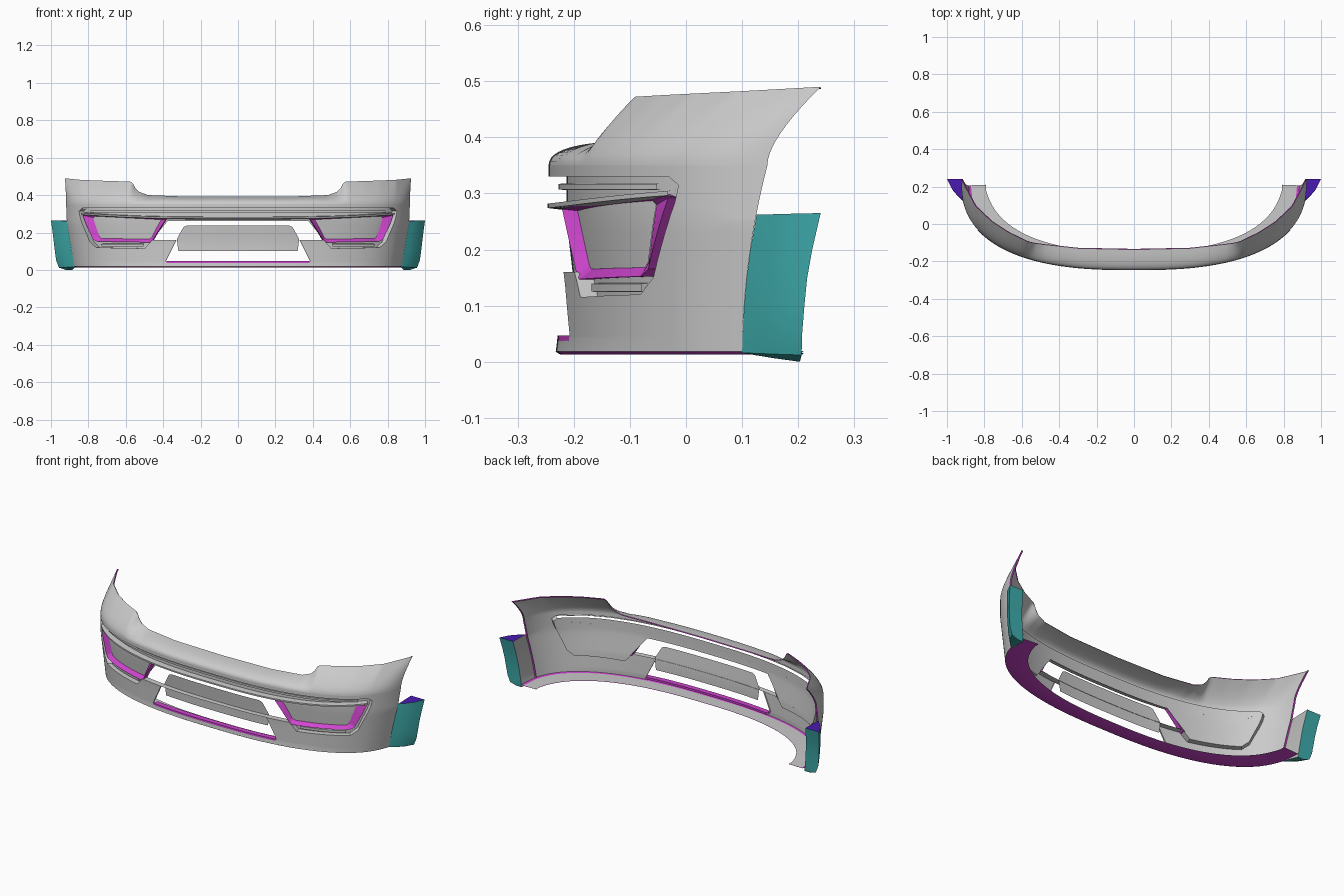
import bpy, bmesh
from math import sin, pi
from mathutils import Vector

if "Cube" in bpy.data.objects:
    bpy.data.objects.remove(bpy.data.objects["Cube"])


def material(name, rgb):
    m = bpy.data.materials.new(name)
    m.diffuse_color = (*rgb, 1)
    m.use_nodes = True
    m.node_tree.nodes["Principled BSDF"].inputs["Base Color"].default_value = m.diffuse_color
    return m


MAGENTA = material("magenta", (0.62, 0.06, 0.62))
TEAL = material("teal", (0.05, 0.42, 0.42))
INDIGO = material("indigo", (0.07, 0.01, 0.45))
GREY = material("grey", (0.5, 0.5, 0.5))
W, ZC = 0.925, 0.35


def lerp(table, t):
    for a, b in zip(table, table[1:]):
        if t <= b[0]:
            k = (t - a[0]) / (b[0] - a[0])
            return [p + (q - p) * k for p, q in zip(a[1:], b[1:])]
    return list(table[-1][1:])


# Plan curve of the bumper, with inward depth d; the lower front sits slightly further back
def plan(s):
    return 0.24 - 0.485 * max(0, 1 - (abs(s) / W) ** 2.6) ** 0.4


def P(s, z, d=0):
    w = 0.96 + 0.04 * min(z / 0.25, 1)
    e = 0.001
    t = Vector((2 * e, plan(s + e) - plan(s - e))).normalized()
    back = lerp([(0, 0.01), (0.04, 0.016), (0.15, 0.014), (0.27, 0), (1, 0)], z)[0]
    back *= max(0, 1 - (abs(s) / 0.85) ** 4)
    return Vector((s * w - t.y * d, plan(s) + t.x * d + back, z))


def arch_s(z):
    y = 0.1 + 0.045 * (z / ZC) ** 2
    return W * (1 - ((0.24 - y) / 0.485) ** 2.5) ** (1 / 2.6)


def finish(name, bm, mats=(), orient=True):
    if orient:
        bmesh.ops.recalc_face_normals(bm, faces=bm.faces)
    me = bpy.data.meshes.new(name)
    bm.to_mesh(me)
    bm.free()
    for m in mats:
        me.materials.append(m)
    me.shade_smooth()
    me.set_sharp_from_angle(angle=0.6)
    ob = bpy.data.objects.new(name, me)
    bpy.context.collection.objects.link(ob)
    return ob


def loft(name, rows, mats=(), closed=False):
    bm = bmesh.new()
    vs = [[bm.verts.new(p) for p in r] for r in rows]
    n = len(rows[0])
    for a, b in zip(vs, vs[1:]):
        for i in range(n if closed else n - 1):
            j = (i + 1) % n
            bm.faces.new((a[i], a[j], b[j], b[i]))
    return finish(name, bm, mats)


def inside(p, poly):
    hit = False
    for (x1, y1), (x2, y2) in zip(poly, poly[1:] + poly[:1]):
        if (y1 > p.y) != (y2 > p.y) and p.x < (x2 - x1) * (p.y - y1) / (y2 - y1) + x1:
            hit = not hit
    return hit


def both(half):
    return half + [(-x, z) for x, z in reversed(half)]


N = 80
FS = [sin(i / N * pi / 2) for i in range(-N, N + 1)]


# Trimmed sheet: grid in (s, z), cut along polygon outlines, then wrapped on the plan curve
def sheet(name, keep=None, cut=None, depth=0, mats=()):
    bm = bmesh.new()
    zs = [0.018 + (ZC - 0.018) * i / 14 for i in range(15)]
    g = [[bm.verts.new((f * arch_s(z), z, 0)) for f in FS] for z in zs]
    for a, b in zip(g, g[1:]):
        for i in range(len(FS) - 1):
            bm.faces.new((a[i], a[i + 1], b[i + 1], b[i]))
    for poly in filter(None, (keep, cut)):
        for (x1, y1), (x2, y2) in zip(poly, poly[1:] + poly[:1]):
            if abs(x1 - x2) + abs(y1 - y2) > 1e-6:
                bmesh.ops.bisect_plane(bm, geom=bm.verts[:] + bm.edges[:] + bm.faces[:], dist=1e-6,
                                       plane_co=(x1, y1, 0), plane_no=(y2 - y1, x1 - x2, 0))
    dead = []
    for f in bm.faces:
        c = f.calc_center_median()
        if (keep and not inside(c, keep)) or (cut and inside(c, cut)):
            dead.append(f)
    bmesh.ops.delete(bm, geom=dead, context='FACES')
    for v in bm.verts:
        v.co = P(v.co.x, v.co.y, depth)
    return finish(name, bm, mats, orient=False)


# Polygon outline subdivided and wrapped at a given depth
def ring(poly, d, n=14):
    return [P(a[0] + (b[0] - a[0]) * i / n, a[1] + (b[1] - a[1]) * i / n, d)
            for a, b in zip(poly, poly[1:] + poly[:1]) for i in range(n)]


# Bar with a (depth, height) section that follows the bumper
def bar(name, s0, s1, section, zf, mats=(), n=60):
    rows = []
    for i in range(n + 1):
        s = s0 + (s1 - s0) * i / n
        rows.append([P(s, zf(s) + h, d) for d, h in section])
    return loft(name, rows, mats, True)


HOLE = both([(0.835, 0.33), (0.85, 0.315), (0.845, 0.285), (0.805, 0.15), (0.775, 0.12),
             (0.51, 0.115), (0.465, 0.16), (0.335, 0.16), (0.4, 0.045)])
OPEN = both([(0.38, 0.262), (0.48, 0.15), (0.34, 0.15), (0.42, 0.03)])

# Main shell, recess floor and recess walls
sheet("bumper_shell", cut=HOLE)
sheet("recess_floor", keep=HOLE, cut=OPEN, depth=0.032)
UPPER = both(HOLE[:7])
loft("recess_wall", [ring(UPPER, 0)[:-14], ring(UPPER, 0.006)[:-14], ring(UPPER, 0.032)[:-14]])
loft("opening_edge", [ring(HOLE, 0), ring(HOLE, 0.008)], closed=True)

# Upper shell rolling back to the hood edge
EDGE = [(0, 0, -0.137, 0.392), (0.3, 0.3, -0.13, 0.393), (0.48, 0.48, -0.11, 0.4),
        (0.54, 0.53, -0.103, 0.418), (0.57, 0.555, -0.098, 0.445), (0.59, 0.567, -0.095, 0.472),
        (0.68, 0.67, -0.045, 0.475), (0.76, 0.76, 0.013, 0.478), (0.84, 0.847, 0.095, 0.482),
        (arch_s(ZC), W, 0.24, 0.49)]
ROLL = [(0, 0.85), (0.4, 0.75), (0.5, 0.5), (0.56, 0.3), (0.75, 0.3), (0.95, 0.33)]
columns = []
for f in FS:
    s = f * arch_s(ZC)
    x, y, z = lerp(EDGE, abs(s))
    p0, p2 = P(s, ZC), Vector((x if s > 0 else -x, y, z))
    p1 = p0.copy()
    p1.z = ZC + lerp(ROLL, abs(s))[0] * (z - ZC)
    columns.append([p0 * (1 - t) ** 2 + p1 * 2 * t * (1 - t) + p2 * t * t
                    for t in (i / 10 for i in range(11))])
loft("bumper_upper", columns)

# Thin lips on the hood edge and wheel arches
top = [c[-1] for c in columns]
loft("hood_edge_lip", [top, [p + Vector((-0.006 * p.x, 0.004 * (1 - abs(p.x)), -0.004)) for p in top]],
     [MAGENTA])
for sx, col in ((-1, columns[0]), (1, columns[-1])):
    arch = [P(sx * arch_s(z), z) for z in (0.018, 0.1, 0.18, 0.26, 0.3)] + col
    loft("wheel_arch_lip", [arch, [p + Vector((-sx * 0.01, 0, 0)) for p in arch]], [MAGENTA])

# Bottom return flange: magenta underside, grey top, running back inside the flares
low = [P(f * arch_s(0.018), 0.018) for f in FS]
tail = [Vector((0.885, 0.205, 0.018))]
low = [Vector((-p.x, p.y, p.z)) for p in tail] + low + tail
mid = [Vector((p.x * 0.985, min(p.y + 0.008, 0.207), 0.013)) for p in low]
inn = [Vector((p.x * 0.905, min(p.y + 0.085, 0.21), 0.016)) for p in low]
inn[0].x, inn[-1].x = -0.79, 0.79
loft("bottom_flange", [low, mid, inn], [MAGENTA])
loft("flange_top", [[p + Vector((0, 0, 0.003)) for p in r] for r in (mid, inn)])
bar("lower_lip", -0.395, 0.395, [(0, 0), (0.03, 0), (0.03, -0.012), (0, -0.012)],
    lambda s: 0.047, [MAGENTA])

# Centre plate
sheet("centre_plate", keep=both([(0.275, 0.237), (0.295, 0.23), (0.335, 0.165), (0.33, 0.1)]), depth=0.03)

# Full-width blade and thin trim above it
rise = lambda s: 0.278 + 0.022 * (abs(s) / 0.83) ** 3
bar("blade", -0.835, 0.835, [(0.032, 0.006), (-0.002, 0.004), (-0.002, -0.004), (0.032, -0.008)], rise)
bar("upper_trim", -0.8, 0.8, [(0.032, 0.006), (0.018, 0.005), (0.018, -0.005), (0.032, -0.006)],
    lambda s: 0.312)

# Lamp bezels, panels and lower inserts
for sx in (-1, 1):
    def side(pts):
        return [(sx * x, z) for x, z in pts]
    outer = side([(0.832, 0.292), (0.815, 0.298), (0.385, 0.272), (0.468, 0.152), (0.485, 0.147),
                  (0.77, 0.152), (0.79, 0.165)])
    inner = side([(0.79, 0.28), (0.78, 0.287), (0.415, 0.269), (0.473, 0.173), (0.487, 0.165),
                  (0.755, 0.168), (0.765, 0.178)])
    loft("lamp_bezel", [ring(outer, 0.032), ring(outer, 0.004), ring(inner, 0.028)], [MAGENTA], True)
    sheet("lamp_panel", keep=inner, depth=0.027)
    bar("lower_insert", sx * 0.52, sx * 0.755,
        [(0.032, 0.009), (0.018, 0.008), (0.018, -0.006), (0.032, -0.007)], lambda s: 0.131, n=20)

# Wheel-arch flares: wedge sections stacked upward
FLARE = [(0.0, 0.92, 0.203), (0.012, 0.957, 0.206), (0.05, 0.972, 0.207), (0.1, 0.979, 0.211),
         (0.15, 0.985, 0.216), (0.2, 0.991, 0.225), (0.265, 1.0, 0.24)]
for sx in (-1, 1):
    bm = bmesh.new()
    rows = []
    for i, (z, x, y) in enumerate(FLARE):
        a = P(arch_s(z), max(z, 0.016))
        a.z = min(a.z, 0.262)
        if i == 0:
            a.x -= 0.006
        b = Vector((x, y, z))
        m = a.lerp(b, 0.6) + Vector((0.008, -0.006, 0))
        q = a.lerp(b, 0.25) + Vector((0.005, -0.004, 0))
        c = Vector((0.885 + 0.03 * z / 0.265, y, z))
        rows.append([bm.verts.new((sx * p.x, p.y, p.z)) for p in (a, q, m, b, c)])
    for r0, r1 in zip(rows, rows[1:]):
        for i in range(5):
            j = (i + 1) % 5
            bm.faces.new((r0[i], r0[j], r1[j], r1[i])).material_index = 2 if i == 4 else 0
    bm.faces.new(rows[0])
    bm.faces.new(rows[-1]).material_index = 1
    finish("arch_flare", bm, [TEAL, INDIGO, GREY])
